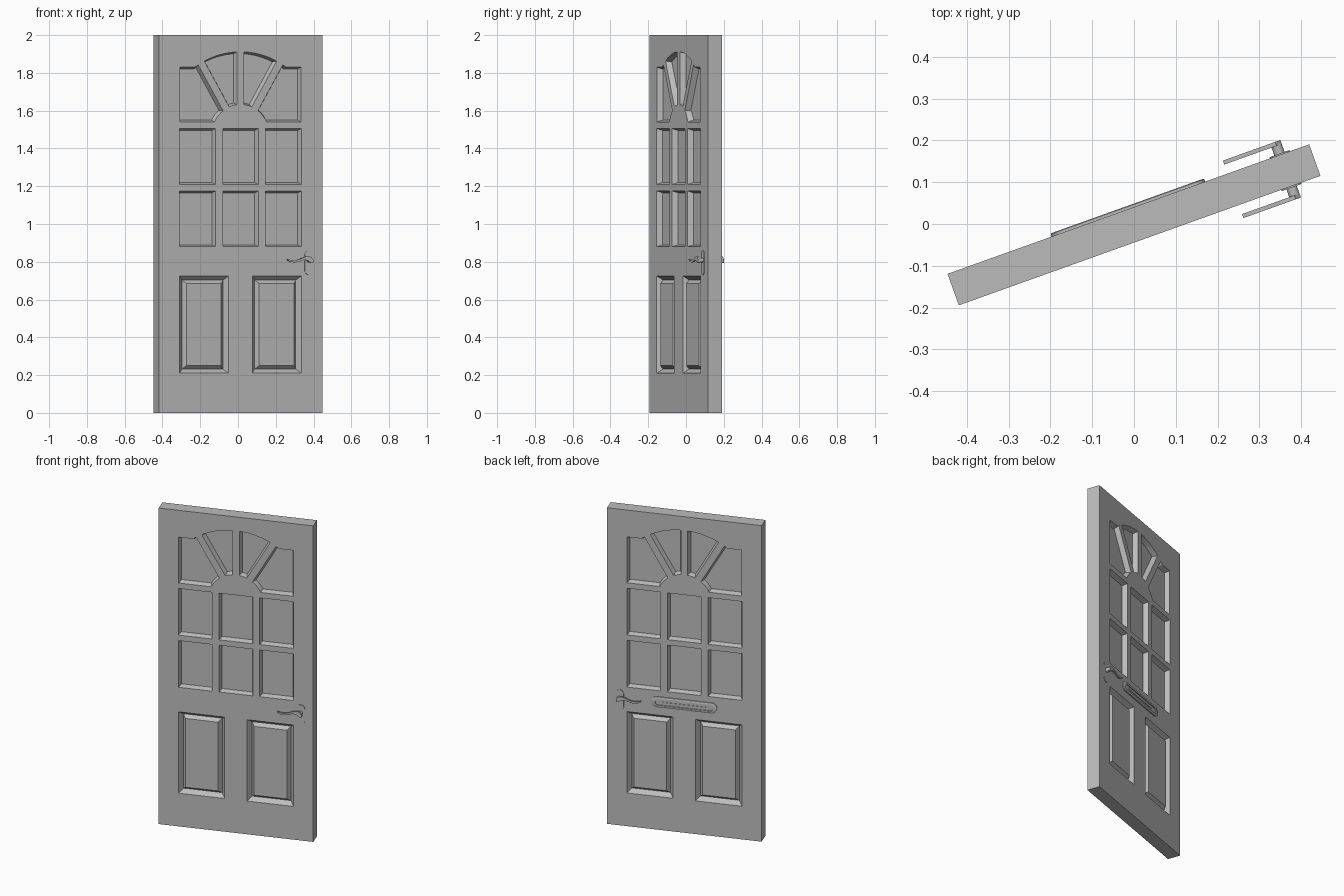
import bpy, bmesh, math
from mathutils import Matrix, Vector

cube = bpy.data.objects.get("Cube")
if cube:
    bpy.data.objects.remove(cube)

WIDTH, HEIGHT, HALF = 0.919, 2.0, 0.04
PLACE = Matrix.Translation((0, -0.002, 0)) @ Matrix.Rotation(math.radians(19.7), 4, 'Z')

grey = bpy.data.materials.new("plain_grey")
grey.use_nodes = True
grey.diffuse_color = (0.5, 0.5, 0.5, 1)
grey.node_tree.nodes["Principled BSDF"].inputs["Base Color"].default_value = (0.5, 0.5, 0.5, 1)


def add_rings(bm, rings):
    """Bridge (outline, depth) rings into a closed solid."""
    loops = [[bm.verts.new((u, v, z)) for u, z in outline] for outline, v in rings]
    for a, b in zip(loops, loops[1:]):
        for i in range(len(a)):
            j = (i + 1) % len(a)
            bm.faces.new((a[i], a[j], b[j], b[i]))
    bm.faces.new(loops[0])
    bm.faces.new(loops[-1])


def finish(bm, name, smooth=False):
    bmesh.ops.recalc_face_normals(bm, faces=bm.faces)
    mesh = bpy.data.meshes.new(name)
    bm.to_mesh(mesh)
    bm.free()
    mesh.materials.append(grey)
    obj = bpy.data.objects.new(name, mesh)
    bpy.context.collection.objects.link(obj)
    obj.matrix_world = PLACE
    if smooth:
        bpy.ops.object.select_all(action='DESELECT')
        obj.select_set(True)
        bpy.context.view_layer.objects.active = obj
        bpy.ops.object.shade_smooth_by_angle(angle=math.radians(35))
    return obj


def solid(name, rings, smooth=False):
    bm = bmesh.new()
    add_rings(bm, rings)
    return finish(bm, name, smooth)


def rect(u0, u1, z0, z1):
    return [(u0, z0), (u1, z0), (u1, z1), (u0, z1)]


def flip(outline):
    return [(-u, z) for u, z in reversed(outline)]


def inset(outline, d):
    """Move every edge of a counter-clockwise outline inwards by d."""
    pts = [Vector(p) for p in outline]
    out = []
    for i, p in enumerate(pts):
        a = (p - pts[i - 1]).normalized()
        b = (pts[(i + 1) % len(pts)] - p).normalized()
        na, nb = Vector((-a.y, a.x)), Vector((-b.y, b.x))
        out.append(tuple(p + (na + nb) * d / (1 + na.dot(nb))))
    return out


def stadium(cu, cz, length, height, n=10):
    """Outline with round ends, lying along u, or standing if taller."""
    r = min(length, height) / 2
    du, dz = length / 2 - r, height / 2 - r
    turn = 0 if dz > du else -math.pi / 2
    pts = []
    for side in (1, -1):
        for i in range(n + 1):
            a = turn + math.pi * i / n + (0 if side > 0 else math.pi)
            pts.append((cu + side * du + r * math.cos(a), cz + side * dz + r * math.sin(a)))
    return pts


# Fan light outlines
FAN_Z, R_IN, R_OUT, BAR = 1.47, 0.163, 0.442, 0.02


def arc(r, a0, a1, n):
    return [(r * math.cos(a0 + (a1 - a0) * i / n), FAN_Z + r * math.sin(a0 + (a1 - a0) * i / n))
            for i in range(n + 1)]


spoke, upright = math.radians(60), math.radians(90)
off_in, off_out = math.asin(BAR / R_IN), math.asin(BAR / R_OUT)
wedge = (arc(R_OUT, spoke + off_out, upright - off_out, 8)
         + arc(R_IN, upright - off_in, spoke + off_in, 4))
corner = ([(0.341, 1.54), (0.341, 1.83)]
          + arc(R_OUT, math.asin((1.83 - FAN_Z) / R_OUT), spoke - off_out, 2)
          + arc(R_IN, spoke - off_in, math.asin((1.54 - FAN_Z) / R_IN), 5))

lights = [wedge, flip(wedge), corner, flip(corner)]
for z0, z1 in ((0.88, 1.175), (1.21, 1.505)):
    for u0, u1 in ((-0.342, -0.141), (-0.1, 0.1), (0.141, 0.342)):
        lights.append(rect(u0, u1, z0, z1))
lower_panel = rect(0.067, 0.342, 0.21, 0.725)

# Recesses on both faces: tapered lights and raised-field lower panels
bm = bmesh.new()
for s in (-1, 1):
    for o in lights:
        add_rings(bm, [(o, s * (HALF + 0.01)), (o, s * HALF), (inset(o, 0.01), s * (HALF - 0.03))])
    for o in (lower_panel, flip(lower_panel)):
        add_rings(bm, [(o, s * (HALF + 0.01)), (o, s * HALF), (inset(o, 0.022), s * (HALF - 0.028)),
                       (inset(o, 0.04), s * (HALF - 0.006))])
cutter = finish(bm, "recess_cutter")
cutter.hide_render = True

# Door leaf
slab = rect(-WIDTH / 2, WIDTH / 2, 0, HEIGHT)
door = solid("door_leaf", [(slab, -HALF), (slab, HALF)])
cut = door.modifiers.new("recesses", 'BOOLEAN')
cut.operation, cut.solver, cut.object = 'DIFFERENCE', 'EXACT', cutter
bpy.context.view_layer.update()
bpy.context.view_layer.objects.active = door
bpy.ops.object.modifier_apply(modifier=cut.name)
bpy.data.objects.remove(cutter)

# Handles: back plate, stem and wavy lever on each face
PIVOT_U, PIVOT_Z = 0.385, 0.808
lever_path = [(0.252, 0.812, 0.003), (0.27, 0.805, 0.005), (0.295, 0.802, 0.006),
              (0.32, 0.807, 0.006), (0.345, 0.817, 0.007), (0.368, 0.818, 0.011),
              (0.385, 0.81, 0.016), (0.398, 0.803, 0.008)]
lever = ([(u, z - w) for u, z, w in lever_path]
         + [(u, z + w) for u, z, w in reversed(lever_path)])
for s, label in ((-1, "front"), (1, "back")):
    plate = stadium(PIVOT_U, 0.795, 0.05, 0.13)
    solid(label + "_handle_plate", [(plate, s * (HALF - 0.002)), (plate, s * (HALF + 0.003))], True)
    stem = stadium(PIVOT_U, PIVOT_Z, 0.026, 0.026)[:-1]
    stem = [p for i, p in enumerate(stem) if i != 11]
    solid(label + "_handle_stem", [(stem, s * HALF), (stem, s * 0.066)], True)
    solid(label + "_handle_lever", [(lever, s * 0.063), (lever, s * 0.073)], True)

# Letter plate on the back: rounded frame around a sunken flap
frame, hole = stadium(0, 0.81, 0.39, 0.065), stadium(0, 0.81, 0.345, 0.035)
solid("letter_plate", [(frame, HALF - 0.002), (frame, HALF + 0.006), (inset(frame, 0.003), HALF + 0.008),
                       (hole, HALF + 0.008), (hole, HALF + 0.003)], True)
flap = rect(-0.13, 0.13, 0.806, 0.812)
solid("letter_flap_grip", [(flap, HALF + 0.002), (flap, HALF + 0.006)])
